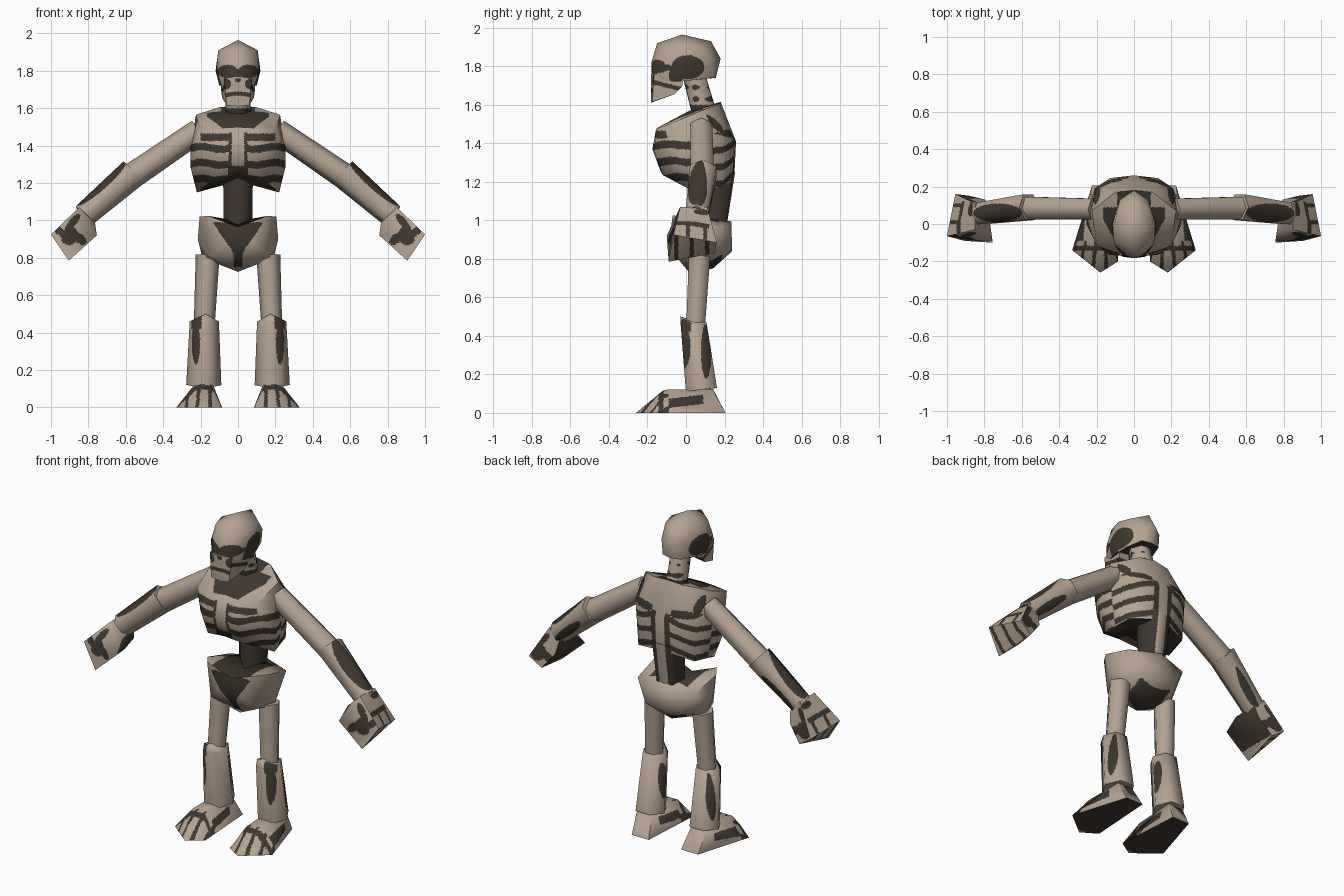
import bpy, bmesh, math
from mathutils import Vector


def material(name, rgb):
    m = bpy.data.materials.new(name)
    m.diffuse_color = (*rgb, 1)
    return m


BONE = material("bone", (0.46, 0.365, 0.285))
DARK = material("dark_gap", (0.05, 0.039, 0.028))


def build(name, pts, dark=None, side=0, size=0.013):
    """Hull of points; side 0 mirrors a half across x=0, side +1/-1 places one limb."""
    bm = bmesh.new()
    for p in pts:
        bm.verts.new(p)
    bmesh.ops.convex_hull(bm, input=bm.verts[:])
    if side == 0:
        mid = [f for f in bm.faces if all(abs(v.co.x) < 1e-4 for v in f.verts)]
        bmesh.ops.delete(bm, geom=mid, context='FACES')
    bmesh.ops.delete(bm, geom=[v for v in bm.verts if not v.link_faces], context='VERTS')
    bmesh.ops.recalc_face_normals(bm, faces=bm.faces[:])
    if side == 0:
        new = bmesh.ops.duplicate(bm, geom=bm.verts[:] + bm.edges[:] + bm.faces[:])["geom"]
        for g in new:
            if isinstance(g, bmesh.types.BMVert):
                g.co.x *= -1
        bmesh.ops.reverse_faces(bm, faces=[g for g in new if isinstance(g, bmesh.types.BMFace)])
        bmesh.ops.remove_doubles(bm, verts=bm.verts[:], dist=1e-4)
    elif side < 0:
        for v in bm.verts:
            v.co.x *= -1
        bmesh.ops.reverse_faces(bm, faces=bm.faces[:])
    # keep crisp edges, remember the soft normals of the coarse shape
    bm.normal_update()
    sharp = [e for e in bm.edges if len(e.link_faces) == 2 and e.calc_face_angle(0) > math.radians(66)]
    bmesh.ops.split_edges(bm, edges=sharp)
    bm.normal_update()
    lay = bm.verts.layers.float_vector.new("soft")
    for v in bm.verts:
        v[lay] = v.normal
    # cut finely enough for painted gaps
    for _ in range(9 if dark else 0):
        long = [e for e in bm.edges if e.calc_length() > size]
        if not long:
            break
        bmesh.ops.subdivide_edges(bm, edges=long, cuts=1, use_grid_fill=True)
        bmesh.ops.triangulate(bm, faces=[f for f in bm.faces if len(f.verts) > 3])
    bm.normal_update()
    for f in bm.faces:
        f.smooth = True
        if dark:
            c, n = f.calc_center_median(), f.normal.copy()
            if c.x < 0:
                c.x, n.x = -c.x, -n.x
            f.material_index = int(bool(dark(c, n)))
    bm.verts.index_update()
    soft = [Vector(v[lay]).normalized() for v in bm.verts]
    bm.verts.layers.float_vector.remove(lay)
    me = bpy.data.meshes.new(name)
    bm.to_mesh(me)
    bm.free()
    me.materials.append(BONE)
    me.materials.append(DARK)
    me.normals_split_custom_set_from_vertices(soft)
    ob = bpy.data.objects.new(name, me)
    bpy.context.collection.objects.link(ob)
    return ob


def limb(a, b, ra, rb, n=6):
    """Two n-sided rings around the ends of a limb."""
    a, b = Vector(a), Vector(b)
    d = (b - a).normalized()
    u = d.cross(Vector((0, 1, 0))).normalized()
    v = d.cross(u)
    return [c + r * (math.cos(k * math.tau / n) * u + math.sin(k * math.tau / n) * v)
            for c, r in ((a, ra), (b, rb)) for k in range(n)]


def oval(a, b, ca, cb, ra, rb):
    return ((a - ca) / ra) ** 2 + ((b - cb) / rb) ** 2 < 1


def pair(name, pts, dark=None):
    build("left_" + name, pts, dark, 1)
    build("right_" + name, pts, dark, -1)


# Painting rules: true means dark
def skull_dark(p, n):
    if p.y < -0.06 and n.z < 0.8:
        if oval(p.x, p.z, 0.055, 1.797, 0.055, 0.036):
            return True
        if p.x < 0.03 and abs(p.z - 1.785) < 0.018:
            return True
    if n.z < -0.6:
        return True
    return n.x > 0.3 and (oval(p.y, p.z, 0.01, 1.795, 0.085, 0.062)
                          or oval(p.y, p.z, -0.05, 1.755, 0.04, 0.045))


def jaw_dark(p, n):
    if n.z < -0.75:
        return True
    if n.y < -0.5:
        return (abs(p.z - 1.678 + 2 * p.x * p.x) < 0.011 and p.x < 0.065) or \
            oval(p.x, p.z, 0.068, 1.73, 0.03, 0.03) or oval(p.x, p.z, 0.0, 1.752, 0.016, 0.014)
    return abs(p.z - 1.70 + 0.25 * (p.y + 0.1)) < 0.012 or (p.z > 1.735 and p.y > -0.09)


def chest_dark(p, n):
    x, y, z = p
    if n.z < -0.8:
        return True
    if y < 0.09:                               # front: collar, breastbone, ribs
        if n.z > 0.5:
            return x < 0.085 + 0.55 * (y + 0.12) and y > -0.12 and x < 0.165
        if z < 1.27 and x < 0.9 * (1.275 - z):
            return True
        if x < 0.034:
            return z < 1.29
        if x < 0.05 and z < 1.47:
            return True
        if z > 1.465:
            return False
        if z > 1.425:
            return x < 0.2
        s = z + 0.12 * x + 0.015 * math.sin(x * 22)
        return (s - 1.215) % 0.085 < 0.04
    if n.z > 0.6:                              # top of shoulders
        return x < 0.09
    if x < 0.03:                               # back: spine, blades, ribs
        return False
    if x < 0.062:
        return z < 1.44
    if z > 1.43:
        return oval(x, z, 0.13, 1.45, 0.09, 0.022) or oval(x, z, 0.2, 1.5, 0.02, 0.05)
    return (z + 0.35 * x - 1.24) % 0.09 < 0.036


def spine_dark(p, n):
    return n.y < 0.45 or p.x > 0.03


def neck_dark(p, n):
    return p.z < 1.6 or math.sin(p.z * 105) + 0.7 * math.sin(p.y * 90 + p.x * 60) > 0.6


def pelvis_dark(p, n):
    if n.z > 0.55:
        return p.y < 0.17 and p.x < 0.13
    if n.y < -0.1 and p.y < 0.06:
        return p.x < 0.025 + 0.7 * max(0, p.z - 0.83) and 0.75 < p.z < 0.99
    return n.z < -0.6 and p.x < 0.11 and 0.02 < p.y < 0.19


def forearm_dark(p, n):
    t = (p.x - 0.56) / 0.26
    off = (p.z - 1.25) + (p.x - 0.56) * 0.85   # height off the limb axis
    if off > 0.025:
        return oval(t, p.y, 0.65, 0.06, 0.5, 0.05)
    return n.y > 0 and oval(t, off, 0.6, -0.03, 0.4, 0.032)


def hand_dark(p, n):
    a = (p.x - 0.81) * 0.64 - (p.z - 1.03) * 0.77   # distance from wrist
    b = (p.x - 0.81) * 0.77 + (p.z - 1.03) * 0.64   # across the hand
    if n.x * 0.77 + n.z * 0.64 < -0.6:
        return a < 0.19
    if n.x * 0.64 - n.z * 0.77 > 0.7:               # finger ends
        return abs((p.y + 0.09) % 0.08 - 0.04) < 0.011
    if abs(n.y) > 0.5:
        return oval(a, b, 0.145, -0.005, 0.05, 0.045) or oval(a, b, 0.08, 0.03, 0.06, 0.02) or \
            oval(a, b, 0.16, 0.055, 0.02, 0.04) or oval(a, b, 0.12, -0.06, 0.025, 0.035)
    return (abs(a - 0.115) < 0.014 and -0.05 < p.y < 0.12) or \
        (0.115 < a < 0.2 and abs((p.y + 0.035) % 0.09 - 0.045) < 0.01) or oval(p.y, a, 0.08, 0.03, 0.04, 0.02)


def shin_dark(p, n):
    if n.y < -0.35:
        return oval(p.x, p.z, 0.225, 0.35, 0.022, 0.12) or (p.z > 0.42 and 0.195 < p.x < 0.25)
    if n.x > 0:
        return oval(p.y, p.z, 0.105, 0.32, 0.027, 0.14)
    return oval(p.y, p.z, 0.07, 0.31, 0.028, 0.11)


def foot_dark(p, n):
    if n.z < -0.5:
        return p.y > -0.235
    if p.y > 0.09:
        return False
    if p.y > -0.09:
        return abs(p.z - 0.06 - 0.12 * p.y) < 0.024
    fan = (p.x - 0.185 - 0.1 * (0.1 - p.y)) / (0.35 - p.y)
    return abs((fan + 0.06) % 0.12 - 0.06) < 0.018 or abs(p.y + 0.13) < 0.013


# Head and neck
build("skull", [(0, -0.02, 1.965), (0, -0.15, 1.92), (0.088, -0.09, 1.90), (0.105, -0.01, 1.91),
                (0.09, 0.07, 1.90), (0, 0.13, 1.93), (0, 0.18, 1.84), (0.075, 0.13, 1.83),
                (0.12, 0.0, 1.80), (0.105, -0.11, 1.81), (0.05, -0.175, 1.80), (0, -0.18, 1.82),
                (0.10, -0.05, 1.72), (0.065, -0.165, 1.73), (0, -0.178, 1.73), (0.06, 0.14, 1.74),
                (0, 0.155, 1.74), (0.09, 0.05, 1.73)], skull_dark, size=0.01)
build("jaw", [(0, -0.183, 1.76), (0.075, -0.165, 1.76), (0.095, -0.01, 1.76), (0.09, -0.02, 1.695),
              (0.085, -0.06, 1.655), (0.06, -0.175, 1.615), (0, -0.183, 1.61), (0, -0.02, 1.695),
              (0, -0.01, 1.76)], jaw_dark, size=0.01)
neck = [p for p in limb((0, 0.04, 1.76), (0, 0.095, 1.55), 0.064, 0.068) if p.x > -1e-4]
build("neck", neck + [(0, -0.018, 1.75), (0, 0.1, 1.76), (0, 0.032, 1.55), (0, 0.16, 1.56)], neck_dark)

# Torso
build("ribcage", [(0, 0.18, 1.615), (0.10, 0.17, 1.605), (0, 0.02, 1.57), (0.225, 0.07, 1.565),
                  (0.20, -0.11, 1.49), (0.08, -0.155, 1.475), (0, -0.15, 1.48), (0.255, 0.04, 1.38),
                  (0.21, 0.19, 1.45), (0, 0.26, 1.41), (0.13, 0.245, 1.41), (0, -0.175, 1.37),
                  (0.13, -0.165, 1.36), (0.255, 0.0, 1.29), (0.22, 0.04, 1.15), (0.19, 0.19, 1.17),
                  (0, 0.25, 1.21), (0.12, -0.12, 1.235), (0, -0.13, 1.25)], chest_dark)
build("lower_spine", [(0, 0.07, 1.25), (0.08, 0.12, 1.25), (0.06, 0.245, 1.25), (0, 0.255, 1.25),
                      (0, 0.06, 0.93), (0.075, 0.12, 0.93), (0.05, 0.2, 0.93), (0, 0.205, 0.93)], spine_dark)
build("pelvis", [(0, -0.06, 0.965), (0.16, -0.07, 1.025), (0.205, 0.0, 1.02), (0.195, 0.19, 0.97),
                 (0, 0.235, 0.995), (0, 0.24, 0.84), (0.11, 0.235, 0.85), (0.215, 0.05, 0.90),
                 (0.19, 0.08, 0.80), (0.15, -0.05, 0.81), (0.06, -0.085, 0.89), (0, 0.02, 0.725),
                 (0, 0.14, 0.75), (0, -0.07, 0.85)], pelvis_dark)

# Arms
pair("upper_arm", limb((0.21, 0.08, 1.48), (0.57, 0.085, 1.235), 0.064, 0.07))
pair("forearm", limb((0.56, 0.09, 1.255), (0.825, 0.055, 1.025), 0.08, 0.066), forearm_dark)
pair("hand", [(0.85, -0.03, 1.07), (0.85, 0.11, 1.07), (0.765, -0.03, 0.99), (0.785, 0.11, 1.0),
              (1.0, -0.065, 0.925), (0.955, 0.16, 0.885), (0.905, -0.09, 0.785), (0.875, 0.15, 0.83),
              (0.755, -0.10, 0.92), (0.795, 0.13, 0.93)], hand_dark)

# Legs
pair("thigh", limb((0.162, 0.07, 0.815), (0.18, 0.05, 0.45), 0.064, 0.056))
pair("shin", limb((0.18, 0.04, 0.46), (0.183, 0.08, 0.12), 0.078, 0.094)
     + [Vector((0.172, -0.03, 0.5))], shin_dark)
pair("foot", [(0.18, -0.26, 0), (0.33, -0.14, 0), (0.085, -0.2, 0), (0.11, 0.205, 0), (0.225, 0.205, 0),
              (0.14, -0.12, 0.115), (0.235, -0.11, 0.12), (0.135, 0.14, 0.125), (0.235, 0.14, 0.12),
              (0.105, -0.05, 0.03), (0.285, 0.0, 0.03)], foot_dark)
